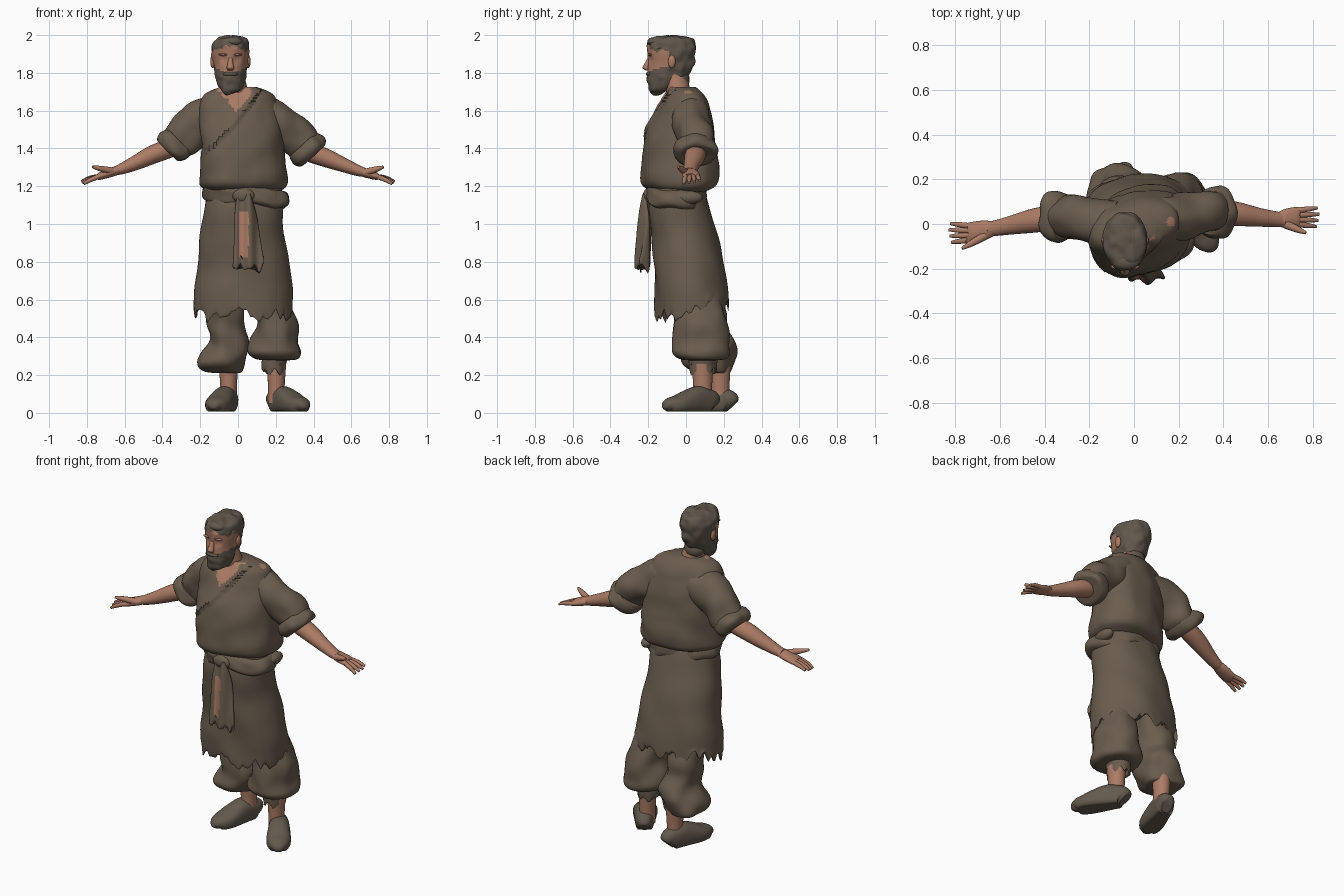
import bpy, bmesh, math
from mathutils import Vector, noise

if "Cube" in bpy.data.objects:
    bpy.data.objects.remove(bpy.data.objects["Cube"])


def material(name, rgb):
    m = bpy.data.materials.new(name)
    m.use_nodes = True
    m.diffuse_color = (*rgb, 1)
    bsdf = m.node_tree.nodes["Principled BSDF"]
    bsdf.inputs["Base Color"].default_value = (*rgb, 1)
    bsdf.inputs["Roughness"].default_value = 0.9
    return m


CLOTH = material("brown cloth", (0.145, 0.109, 0.076))
SKIN = material("tan skin", (0.41, 0.2, 0.13))
HAIR = material("dark hair", (0.12, 0.096, 0.072))
SHOE = material("shoe leather", (0.125, 0.1, 0.075))
X, Y, Z = Vector((1, 0, 0)), Vector((0, 1, 0)), Vector((0, 0, 1))


def finish(name, bm, mats, rule=None):
    bmesh.ops.recalc_face_normals(bm, faces=bm.faces)
    bm.normal_update()
    for f in bm.faces:
        f.smooth = True
        if rule:
            f.material_index = int(rule(f.calc_center_median(), f.normal))
    mesh = bpy.data.meshes.new(name)
    bm.to_mesh(mesh)
    bm.free()
    for m in mats:
        mesh.materials.append(m)
    mesh.set_sharp_from_angle(angle=math.radians(48))
    ob = bpy.data.objects.new(name, mesh)
    bpy.context.scene.collection.objects.link(ob)


def spline(rows, steps):
    """Smooth interpolation through rows of ring values."""
    rows = [Vector(r) for r in rows]
    out = []
    for i in range(len(rows) - 1):
        a, b, c, d = (rows[max(0, min(len(rows) - 1, i + k))] for k in (-1, 0, 1, 2))
        for s in range(steps):
            t = s / steps
            out.append(0.5 * (2 * b + (c - a) * t + (2 * a - 5 * b + 4 * c - d) * t * t
                              + (3 * b - a - 3 * c + d) * t ** 3))
    return out + [rows[-1]]


def loft(name, rings, mats, n=24, steps=4, flat=False, ref=Y, power=1.0,
         rough=0, freq=10, bump=None, rule=None):
    """Skin elliptical rings (x, y, z, radius, radius) along a path."""
    rows = spline(rings, steps)
    bm, loops = bmesh.new(), []
    for i, r in enumerate(rows):
        lo, hi = rows[max(i - 1, 0)], rows[min(i + 1, len(rows) - 1)]
        t = Z if flat else (Vector(hi[:3]) - Vector(lo[:3])).normalized()
        v = (ref - t * ref.dot(t)).normalized()
        u = v.cross(t)
        loop = []
        for k in range(n):
            a = 2 * math.pi * k / n
            c, s = (math.copysign(abs(w) ** power, w) for w in (math.cos(a), math.sin(a)))
            d = u * c * max(r[3], 0.003) + v * s * max(r[4], 0.003)
            p = Vector(r[:3]) + d
            p += d.normalized() * rough * noise.noise(p * freq)
            loop.append(bm.verts.new(bump(p) if bump else p))
        loops.append(loop)
    for a, b in zip(loops, loops[1:]):
        for k in range(n):
            bm.faces.new((a[k], a[(k + 1) % n], b[(k + 1) % n], b[k]))
    bm.faces.new(loops[0])
    bm.faces.new(loops[-1])
    finish(name, bm, mats, rule)


def ball(name, center, size, mat):
    bm = bmesh.new()
    bmesh.ops.create_uvsphere(bm, u_segments=16, v_segments=10, radius=1)
    for v in bm.verts:
        v.co = Vector(center) + Vector(a * b for a, b in zip(v.co, size))
    finish(name, bm, [mat])


# Tunic top, turned slightly, with open collar and crossed front
def wrap(p):
    line = 1.36 + (p.x + 0.2) * 0.7 + (p.x + 0.2) ** 2 * 1.2
    p.y += 0.15 * p.x
    if p.y < -0.04 and p.z > line:
        p.y -= 0.016 * max(0, 1 - (p.z - line) / 0.16)
    return p


def tunic_skin(c, n):
    ragged = 0.03 * noise.noise(c * 30)
    collar = c.y < -.04 and abs(c.x + .01) < (c.z - 1.585) * .75 + ragged
    return collar or (c - Vector((.165, .01, 1.7))).length < .022


loft("tunic_top", [(.035, -.035, 1.17, .18, .13), (.03, -.035, 1.2, .226, .185),
                   (.03, -.035, 1.26, .235, .2), (.025, -.033, 1.4, .222, .194),
                   (.015, -.02, 1.55, .217, .158), (.005, -.012, 1.64, .21, .122),
                   (.005, -.012, 1.69, .185, .095), (0, -.02, 1.725, .1, .07)],
     [CLOTH, SKIN], n=112, steps=10, flat=True, power=.92, rough=.016, freq=8,
     bump=wrap, rule=tunic_skin)


# Skirt with torn hem
def torn_hem(p):
    w = max(0, min(1, (0.63 - p.z) / 0.1))
    p.z += w * (0.08 * noise.noise(Vector((p.x * 28, p.y * 28, 0))) + 0.2 * (p.y + 0.05))
    return p


loft("skirt", [(.035, -.045, 1.2, .19, .13), (.03, -.035, 1.1, .212, .158),
               (.025, -.015, .98, .22, .172), (.025, .012, .8, .243, .184),
               (.025, .027, .64, .26, .194), (.025, .03, .535, .265, .195),
               (.025, .03, .55, .25, .182), (.025, .03, .66, .235, .17)],
     [CLOTH], n=96, steps=5, flat=True, power=.92, rough=.014, freq=6, bump=torn_hem)


# Belt, knot and hanging sash
def sag(p):
    p.z -= 0.08 * p.x + 0.02 * noise.noise(p * 8)
    return p


loft("belt", [(.035, -.05, 1.095, .18, .12), (.045, -.05, 1.112, .22, .155),
              (.045, -.05, 1.15, .228, .16), (.035, -.05, 1.19, .215, .15),
              (.035, -.05, 1.205, .17, .12)],
     [CLOTH], n=48, flat=True, power=.92, rough=.02, freq=11, bump=sag)
ball("belt_knot", (.03, -.2, 1.15), (.06, .028, .04), CLOTH)
ball("belt_side_roll", (.235, .02, 1.14), (.035, .07, .035), CLOTH)


def torn_sash(p):
    p.y += 0.012 * math.sin(p.x * 75)
    if p.z < 0.82:
        p.z += 0.06 * noise.noise(Vector((p.x * 40, 0, 3)))
    return p


loft("sash_tail", [(.03, -.205, 1.16, .035, .02), (.04, -.215, 1.05, .058, .026),
                   (.05, -.225, .9, .072, .03), (.055, -.23, .79, .083, .032),
                   (.055, -.23, .765, .08, .026)],
     [CLOTH, SKIN], n=48, steps=8, flat=True, bump=torn_sash,
     rule=lambda c, n: n.y < -.2 and abs(c.x - .03) < .026 and .83 < c.z < 1.06)


# Head, coloured into hair, face and beard
def is_hair(c, n):
    out = abs(c.x + .04)
    hairline = c.z > 1.945 - .3 * out + .02 * noise.noise(c * 40)
    beard = c.z < 1.79 + .45 * out
    return hairline or beard or c.y > -.095


def face_form(p):
    for side in (-1, 1):
        d = (p - Vector((-.04 + side * .035, -.195, 1.872))).length
        p.y += 0.012 * max(0, 1 - d / .035)
    if p.y > -.1 or p.z > 1.935 or p.z < 1.78:
        p += 0.012 * noise.noise(p * 22) * (p - Vector((-.04, -.08, 1.85))).normalized()
    return p


loft("head", [(-.04, -.155, 1.685, .02, .025), (-.04, -.142, 1.71, .05, .06),
              (-.04, -.105, 1.77, .08, .1), (-.04, -.08, 1.84, .089, .122),
              (-.04, -.077, 1.9, .099, .127), (-.04, -.077, 1.95, .098, .128),
              (-.04, -.074, 1.983, .075, .1), (-.04, -.07, 1.998, .02, .03)],
     [SKIN, HAIR], n=64, steps=7, flat=True, bump=face_form, rule=is_hair)
ball("forelock", (-.035, -.17, 1.965), (.06, .035, .024), HAIR)
ball("nape_hair", (-.035, -.035, 1.765), (.062, .055, .05), HAIR)
loft("neck", [(0, -.015, 1.58, .08, .07), (-.01, -.035, 1.68, .068, .064),
              (-.035, -.065, 1.8, .066, .068)], [SKIN], flat=True)
loft("nose", [(-.04, -.19, 1.885, .01, .01), (-.04, -.203, 1.85, .015, .016),
              (-.04, -.212, 1.827, .02, .019), (-.04, -.198, 1.812, .014, .012)],
     [SKIN], n=12, flat=True)
ball("moustache", (-.04, -.194, 1.795), (.04, .018, .013), HAIR)
for side, label in ((-1, "right"), (1, "left")):
    ball(label + "_ear", (-.04 + side * .094, -.075, 1.86), (.013, .02, .035), SKIN)
    ball(label + "_brow", (-.04 + side * .037, -.191, 1.897), (.026, .012, .007), SKIN)

# Sleeves with rolled cuffs, arms and hands
ARMS = {"right": (-1, [(.08, 0, 1.575), (.21, .02, 1.53), (.3, .028, 1.455), (.345, .03, 1.41)],
                  [(.45, .015, 1.368), (.55, -.005, 1.32), (.63, -.02, 1.287)], -.04),
        "left": (1, [(.08, .01, 1.575), (.22, .03, 1.525), (.32, .048, 1.44), (.37, .052, 1.385)],
                 [(.46, .045, 1.352), (.56, .03, 1.312), (.65, .02, 1.278)], .03)}
for label, (s, sleeve, fore, hand_y) in ARMS.items():
    a, b, c, d = [Vector((s * p[0], p[1], p[2])) for p in sleeve]
    e, f, w = [Vector((s * p[0], p[1], p[2])) for p in fore]
    loft(label + "_sleeve", [(*a, .125, .1), (*b, .114, .1), (*c, .1, .095), (*d, .08, .09)],
         [CLOTH], n=36, steps=6, rough=.025, freq=9)
    out = (d - c).normalized()
    loft(label + "_cuff", [(*(d + out * k), r, r * 1.12) for k, r in
                           ((-.05, .085), (-.03, .098), (0, .105), (.025, .096), (.036, .078), (.015, .05))],
         [CLOTH], n=36, rough=.025, freq=11)
    loft(label + "_forearm", [(*c, .05, .055), (*d, .05, .056), (*e, .049, .054),
                              (*f, .038, .042), (*w, .027, .034), (*(w + X * s * .03), .02, .03)],
         [SKIN])
    palm = Vector((s * .735, hand_y, 1.252))
    loft(label + "_palm", [(*w, .024, .033), (*w.lerp(palm, .4), .024, .044),
                           (*palm, .019, .047), (*(palm + X * s * .012), .01, .038)], [SKIN])
    for k in range(4):
        spread = k - 1.5
        base = palm + Vector((0, spread * .021, 0))
        tip = palm + Vector((s * (.096 - .008 * abs(spread - .3)), spread * .028, -.04 + .006 * k))
        mid = base.lerp(tip, .55) + Z * .004
        loft(f"{label}_finger_{k + 1}", [(*base, .013, .013), (*mid, .012, .012),
                                         (*tip, .007, .007)], [SKIN], n=10)
    root = w.lerp(palm, .35) + Vector((0, -.025, .005))
    tip = Vector((s * .77, hand_y - .07, 1.302))
    loft(label + "_thumb", [(*root, .02, .02), (*root.lerp(tip, .6), .015, .015),
                            (*tip, .007, .007)], [SKIN], n=10)

# Baggy trousers
loft("right_trouser", [(-.07, .05, .72, .1, .12), (-.07, .075, .58, .102, .12),
                       (-.068, .1, .45, .094, .12), (-.055, .125, .36, .108, .138),
                       (-.09, .132, .27, .124, .138), (-.09, .14, .225, .105, .11),
                       (-.06, .16, .212, .06, .06)],
     [CLOTH], n=40, steps=6, flat=True, power=.92, rough=.03, freq=9)
loft("left_trouser", [(.15, .04, .72, .09, .11), (.175, .06, .6, .09, .125),
                      (.208, .078, .47, .105, .145), (.195, .08, .365, .135, .152),
                      (.195, .08, .315, .137, .15), (.2, .085, .285, .11, .115),
                      (.2, .09, .278, .05, .05)],
     [CLOTH], n=40, steps=6, flat=True, power=.92, rough=.02, freq=9)


def torn_cuff(p):
    if p.z < 0.25:
        p.z += 0.05 * noise.noise(p * 30)
    return p


loft("left_torn_lining", [(.2, .09, .32, .07, .08), (.19, .09, .26, .065, .075),
                          (.19, .09, .225, .06, .07), (.19, .09, .26, .05, .06)],
     [CLOTH], n=36, flat=True, bump=torn_cuff)

# Ankles and shoes
FEET = {"right": ((-.05, .18), (-.04, .245), (-.128, -.045)),
        "left": ((.203, .088), (.185, .145), (.35, -.105))}


def grounded(p):
    p.z = max(p.z, 0.008)
    return p


for label, (ankle, heel, toe) in FEET.items():
    loft(label + "_ankle", [(*ankle, .05, .045, .05), (*ankle, .14, .044, .05),
                            (*ankle, .3, .055, .06)], [SKIN], flat=True)
    heel, toe = Vector((*heel, 0)), Vector((*toe, 0))
    shape = ((0, .03, .045), (.06, .048, .063), (.18, .055, .07), (.34, .06, .075),
             (.55, .067, .064), (.75, .069, .05), (.9, .056, .043), (.97, .038, .034), (1, .015, .018))
    loft(label + "_shoe", [(*(heel.lerp(toe, t) + Z * h * .88), r, h) for t, r, h in shape],
         [SHOE], n=32, steps=4, ref=Z, power=.85, bump=grounded)
